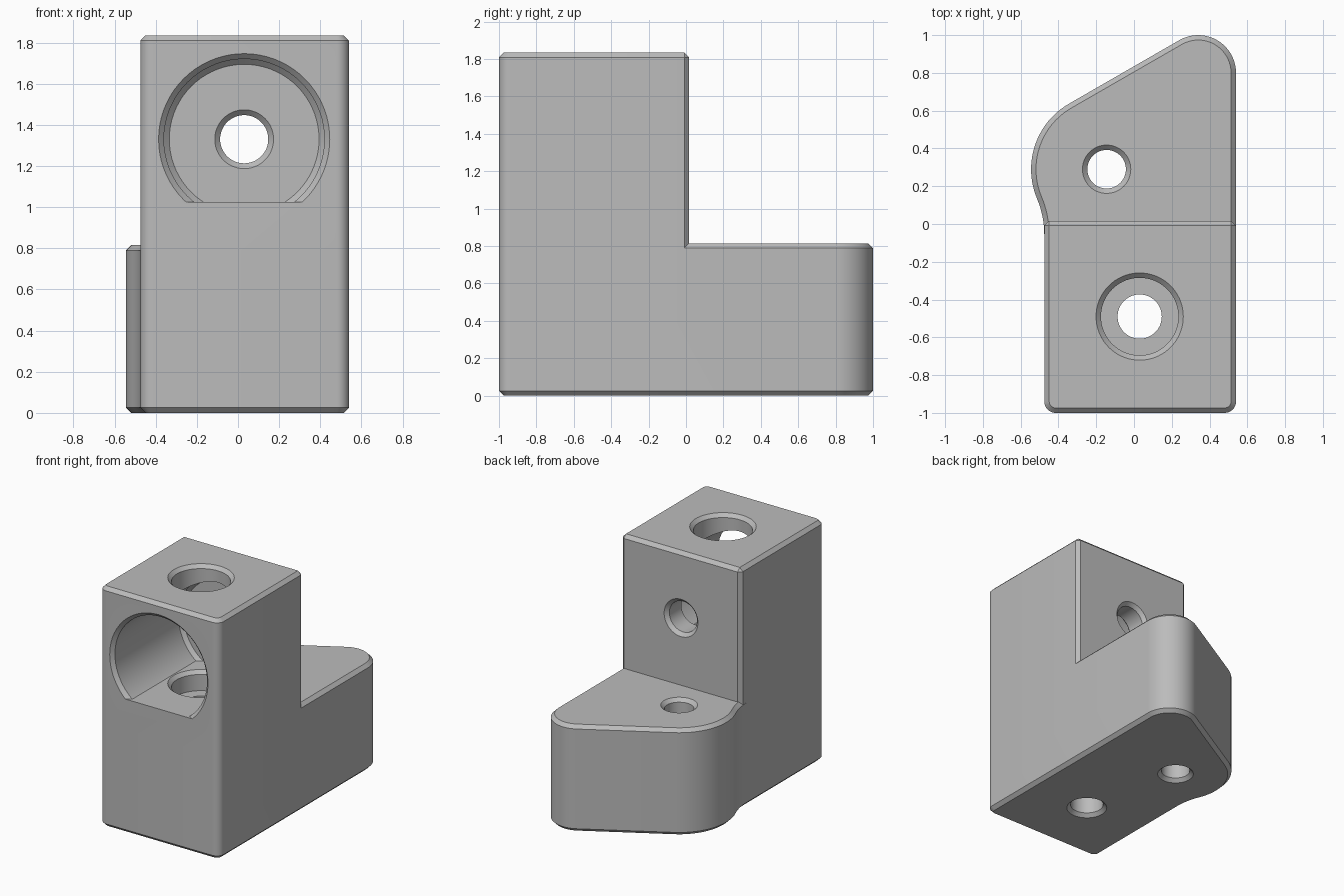
import bpy, bmesh
from math import sin, cos, radians, acos, sqrt, degrees
from mathutils import Matrix

cube = bpy.data.objects.get("Cube")
if cube:
    bpy.data.objects.remove(cube, do_unlink=True)

CH = 0.026                       # chamfer on every machined edge
LEFT, RIGHT, FRONT, BACK = -0.475, 0.54, -1.0, 0.017
STEP, TOP = 0.815, 1.835         # base height and tower height
BORE_Z, BORE_FLOOR, BORE_END = 1.33, 1.025, -0.18
AXIS_X, AXIS_Y = 0.03, -0.49     # where the bores cross

grey = bpy.data.materials.new("plain grey")
grey.use_nodes = True
grey.diffuse_color = (0.5, 0.5, 0.5, 1)
grey.node_tree.nodes["Principled BSDF"].inputs["Base Color"].default_value = (0.5, 0.5, 0.5, 1)


def arc(cx, cy, r, a0, a1, n):
    """Points on an arc, angles in degrees."""
    angles = [radians(a0 + (a1 - a0) * i / n) for i in range(n + 1)]
    return [(cx + r * cos(a), cy + r * sin(a)) for a in angles]


def finish(name, bm):
    bmesh.ops.recalc_face_normals(bm, faces=bm.faces)
    mesh = bpy.data.meshes.new(name)
    bm.to_mesh(mesh)
    bm.free()
    mesh.materials.append(grey)
    obj = bpy.data.objects.new(name, mesh)
    bpy.context.collection.objects.link(obj)
    return obj


def prism(name, outline, z0, z1, chamfered):
    """Upright prism; edges that pass the chamfered test get bevelled."""
    bm = bmesh.new()
    low = bm.faces.new([bm.verts.new((x, y, z0)) for x, y in outline])
    grown = bmesh.ops.extrude_face_region(bm, geom=[low], use_keep_orig=True)
    verts = [g for g in grown["geom"] if isinstance(g, bmesh.types.BMVert)]
    bmesh.ops.translate(bm, verts=verts, vec=(0, 0, z1 - z0))
    bmesh.ops.recalc_face_normals(bm, faces=bm.faces)
    edges = [e for e in bm.edges if chamfered(e.verts[0].co, e.verts[1].co)]
    bmesh.ops.bevel(bm, geom=edges, offset=CH, segments=1, affect='EDGES', clamp_overlap=False)
    return finish(name, bm)


def lathe(name, profile, place, n=72, floor=None):
    """Closed solid turned from (radius, height) pairs, then placed."""
    bm = bmesh.new()
    rings = [[bm.verts.new((x, y, h)) for x, y in arc(0, 0, r, 0, 360, n)[:-1]] for r, h in profile]
    for a, b in zip(rings, rings[1:]):
        for i in range(n):
            j = (i + 1) % n
            bm.faces.new((a[i], a[j], b[j], b[i]))
    bm.faces.new(rings[0])
    bm.faces.new(rings[-1])
    bm.transform(place)
    if floor is not None:        # slice a flat on the underside
        cut = bmesh.ops.bisect_plane(bm, geom=bm.verts[:] + bm.edges[:] + bm.faces[:],
                                     plane_co=(0, 0, floor), plane_no=(0, 0, -1), clear_outer=True)
        rim = [g for g in cut["geom_cut"] if isinstance(g, bmesh.types.BMEdge)]
        bmesh.ops.edgenet_fill(bm, edges=rim)
    obj = finish(name, bm)
    obj.hide_render = True
    return obj


def combine(target, tool, operation):
    mod = target.modifiers.new(operation.lower(), 'BOOLEAN')
    mod.object, mod.operation, mod.solver = tool, operation, 'EXACT'
    bpy.context.view_layer.objects.active = target
    bpy.ops.object.modifier_apply(modifier=mod.name)
    bpy.data.objects.remove(tool, do_unlink=True)


# Rounded front corners shared by the base and the tower
R = 0.06
front = arc(LEFT + R, FRONT + R, R, 180, 270, 8) + arc(RIGHT - R, FRONT + R, R, 270, 360, 8)

# Base: small round nose, sloped flank, large round lobe and a hollow blend into the tower side
lobe_x, lobe_y, lobe_r, blend_r = -0.145, 0.29, 0.4, 0.5
blend_x = LEFT - blend_r
reach = lobe_x - blend_x
turn = degrees(acos(reach / (lobe_r + blend_r)))
blend_y = lobe_y - sqrt((lobe_r + blend_r) ** 2 - reach ** 2)
outline = (front + arc(0.34, 0.8, 0.2, 0, 120, 20)
           + arc(lobe_x, lobe_y, lobe_r, 120, 180 + turn, 20)
           + arc(blend_x, blend_y, blend_r, turn, 0, 8)[1:])
body = prism("bracket_body", outline, 0, STEP, lambda a, b: abs(a.z - b.z) < 1e-5)

# Tower: chamfered around the top and down the back corners
tower = prism("tower", front + [(RIGHT, BACK), (LEFT, BACK)], 0.4, TOP,
              lambda a, b: min(a.z, b.z) > TOP - 1e-4
              or (abs(a.z - b.z) > 0.1 and a.y > BACK - 1e-4))
combine(body, tower, 'UNION')

# Large front bore with a flat floor
along_y = Matrix.Translation((AXIS_X, 0, BORE_Z)) @ Matrix.Rotation(radians(-90), 4, 'X')
bore = lathe("front_bore", [(0.416 + CH, FRONT - CH), (0.39, FRONT + CH),
                            (0.39, BORE_END - CH), (0.364, BORE_END)], along_y, floor=BORE_FLOOR)
combine(body, bore, 'DIFFERENCE')

# Screw hole from the bore out through the back wall
r, rim = 0.117, 0.117 + CH
back_hole = lathe("back_hole", [(rim, BORE_END - 0.05), (rim, BORE_END), (r, BORE_END + CH),
                                (r, BACK - CH), (rim, BACK), (rim, BACK + 0.05)], along_y)
combine(body, back_hole, 'DIFFERENCE')

# Vertical access hole, with a screw seat below the bore floor
seat, seat_rim = 0.205, 0.205 + CH
drop = lathe("vertical_hole", [(rim, -0.05), (rim, 0), (r, CH), (r, BORE_FLOOR - 0.15),
                               (seat, BORE_FLOOR - 0.15), (seat, BORE_FLOOR - CH),
                               (seat_rim, BORE_FLOOR), (seat_rim, 1.1), (seat, 1.2),
                               (seat, TOP - CH), (seat_rim, TOP), (seat_rim, TOP + 0.05)],
             Matrix.Translation((AXIS_X, AXIS_Y, 0)))
combine(body, drop, 'DIFFERENCE')

# Plain screw hole through the base lobe
r, rim = 0.102, 0.102 + CH
base_hole = lathe("base_hole", [(rim, -0.05), (rim, 0), (r, CH), (r, STEP - CH),
                                (rim, STEP), (rim, STEP + 0.05)],
                  Matrix.Translation((lobe_x, lobe_y, 0)))
combine(body, base_hole, 'DIFFERENCE')

# Smooth the round walls, keep the chamfers crisp
bpy.ops.object.select_all(action='DESELECT')
body.select_set(True)
bpy.context.view_layer.objects.active = body
bpy.ops.object.shade_smooth_by_angle(angle=radians(25))
